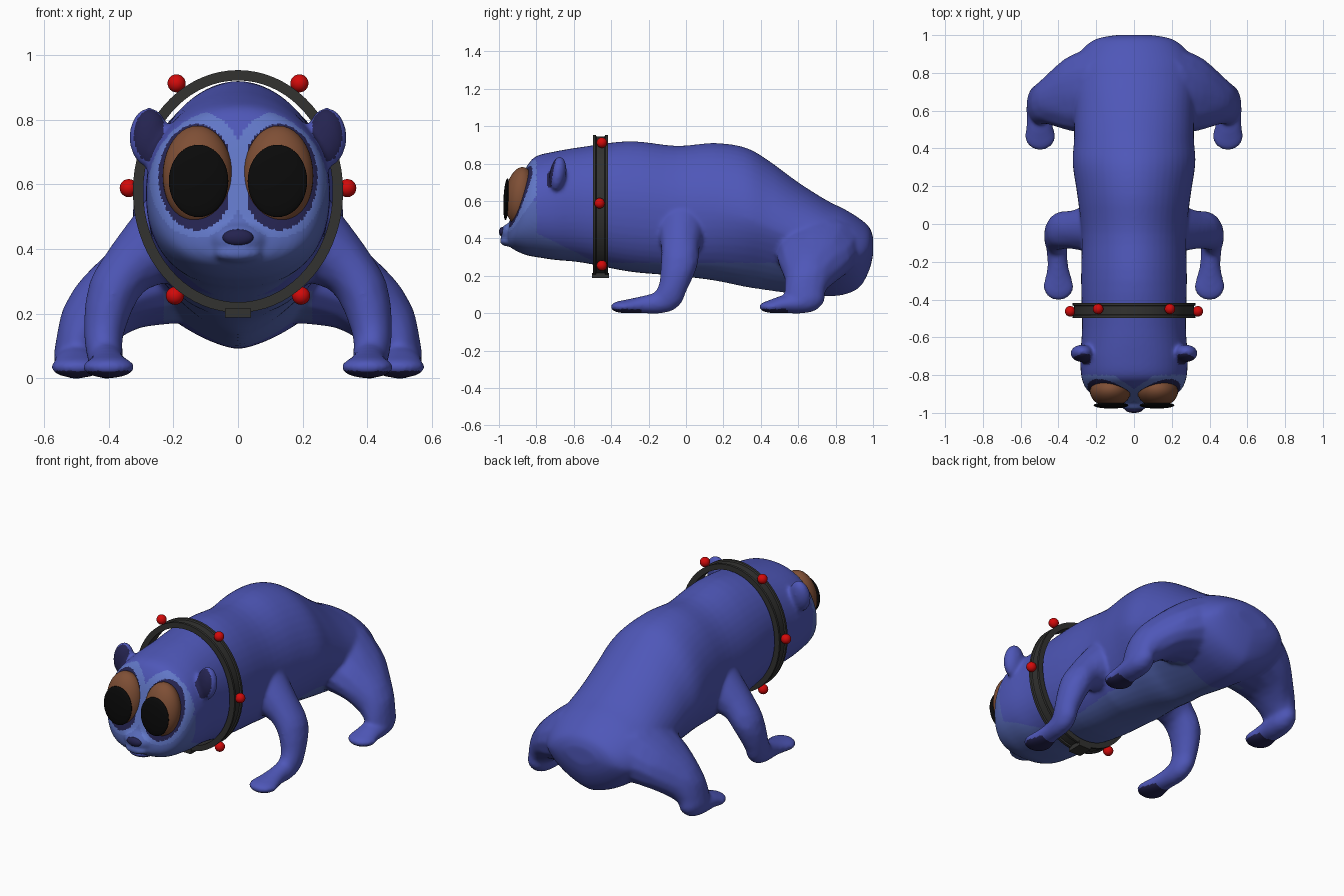
import bpy, bmesh
from math import sin, cos, pi
from mathutils import Vector, Matrix

cube = bpy.data.objects.get("Cube")
if cube:
    bpy.data.objects.remove(cube, do_unlink=True)


def material(name, *rgb):
    mat = bpy.data.materials.new(name)
    mat.use_nodes = True
    color = (*rgb, 1.0)
    mat.diffuse_color = color
    shader = next(n for n in mat.node_tree.nodes if n.type == 'BSDF_PRINCIPLED')
    shader.inputs["Base Color"].default_value = color
    return mat


blue = material("fur_blue", 0.077, 0.095, 0.48)
pale = material("pale_blue", 0.12, 0.185, 0.57)
soft = material("belly_blue", 0.093, 0.14, 0.47)
navy = material("dark_navy", 0.018, 0.017, 0.08)
brown = material("eye_brown", 0.21, 0.078, 0.036)
black = material("pupil_black", 0.003, 0.003, 0.003)
grey = material("collar_grey", 0.032, 0.032, 0.03)
red = material("stud_red", 0.65, 0.003, 0.003)


def make_object(name, bm, *mats):
    bmesh.ops.recalc_face_normals(bm, faces=bm.faces[:])
    mesh = bpy.data.meshes.new(name)
    bm.to_mesh(mesh)
    bm.free()
    for mat in mats:
        mesh.materials.append(mat)
    mesh.polygons.foreach_set("use_smooth", [True] * len(mesh.polygons))
    obj = bpy.data.objects.new(name, mesh)
    bpy.context.collection.objects.link(obj)
    return obj


def ellipsoid(bm, center, radii, tilt=0.0, detail=24):
    matrix = (Matrix.Translation(center) @ Matrix.Rotation(tilt, 4, 'X')
              @ Matrix.Diagonal((*radii, 1.0)))
    made = bmesh.ops.create_uvsphere(bm, u_segments=detail, v_segments=detail // 2,
                                     radius=1.0, matrix=matrix)
    return made["verts"]


def spline(rows, steps):
    """Smooth rows of numbers with a Catmull-Rom curve."""
    rows = [Vector(r) for r in rows]
    out = []
    for i in range(len(rows) - 1):
        a, b, c, d = (rows[min(max(i + k, 0), len(rows) - 1)] for k in (-1, 0, 1, 2))
        for s in range(steps):
            t = s / steps
            out.append((b * 2 + (c - a) * t + (a * 2 - b * 5 + c * 4 - d) * t ** 2
                        + (b * 3 - a - c * 3 + d) * t ** 3) / 2)
    return out + [rows[-1]]


def bridge(bm, rings, closed=False):
    n = len(rings[0])
    for i in range(len(rings) - (not closed)):
        r, s = rings[i], rings[(i + 1) % len(rings)]
        for j in range(n):
            bm.faces.new((r[j], r[(j + 1) % n], s[(j + 1) % n], s[j]))
    if not closed:
        bm.faces.new(rings[0])
        bm.faces.new(rings[-1])


def ramp(value, start, end):
    return min(max((value - start) / (end - start), 0), 1)


def torso(bm):
    # each row: y, top, bottom, half width
    rows = [(-0.952, 0.46, 0.37, 0.11), (-0.932, 0.53, 0.348, 0.175), (-0.905, 0.63, 0.332, 0.222),
            (-0.875, 0.735, 0.318, 0.252), (-0.845, 0.795, 0.308, 0.268), (-0.8, 0.84, 0.3, 0.28),
            (-0.7, 0.865, 0.285, 0.285), (-0.55, 0.89, 0.27, 0.275), (-0.3, 0.92, 0.222, 0.28),
            (-0.05, 0.895, 0.2, 0.278), (0.15, 0.91, 0.175, 0.3), (0.32, 0.885, 0.14, 0.325),
            (0.45, 0.81, 0.12, 0.318), (0.6, 0.7, 0.1, 0.32), (0.75, 0.605, 0.09, 0.33),
            (0.85, 0.555, 0.1, 0.32), (0.93, 0.505, 0.14, 0.27), (0.98, 0.46, 0.23, 0.2),
            (1.0, 0.41, 0.31, 0.1)]
    rings = []
    for y, top, low, half in spline(rows, 4):
        mid, tall, ring = (top + low) / 2, (top - low) / 2, []
        # the back is rounder than the head; the underside is keeled at the rump
        crown = 0.93 + 0.12 * ramp(y, -0.7, -0.3)
        keel = 0.86 + 0.5 * ramp(y, 0, 0.4)
        for k in range(48):
            c, s = cos(2 * pi * k / 48), sin(2 * pi * k / 48)
            power = crown if s > 0 else keel
            x = half * abs(c) ** power * (1 if c > 0 else -1)
            z = mid + tall * abs(s) ** power * (1 if s > 0 else -1)
            ring.append(bm.verts.new((x, y, z)))
        rings.append(ring)
    bridge(bm, rings)


def limb(bm, keys, side):
    """Hull together neighbouring ellipsoids along a limb."""
    balls = spline(keys, 3)
    for pair in zip(balls, balls[1:]):
        verts = []
        for x, y, z, rx, ry, rz in pair:
            verts += ellipsoid(bm, (side * x, y, z), (rx, ry, rz), detail=16)
        faces = {f for v in verts for f in v.link_faces}
        bmesh.ops.delete(bm, geom=list(faces), context='FACES_ONLY')
        hull = bmesh.ops.convex_hull(bm, input=verts)
        spare = {v for v in hull["geom_interior"] + hull["geom_unused"]
                 if isinstance(v, bmesh.types.BMVert)}
        bmesh.ops.delete(bm, geom=list(spare), context='VERTS')


# each key: position, then radii
front_leg = [(0.19, -0.02, 0.46, 0.11, 0.14, 0.16), (0.31, -0.03, 0.37, 0.085, 0.105, 0.1),
             (0.385, -0.035, 0.27, 0.08, 0.1, 0.075), (0.415, -0.07, 0.14, 0.062, 0.078, 0.06),
             (0.41, -0.115, 0.065, 0.056, 0.082, 0.06), (0.403, -0.23, 0.045, 0.056, 0.06, 0.046),
             (0.4, -0.33, 0.034, 0.082, 0.076, 0.034)]
hind_leg = [(0.18, 0.71, 0.35, 0.16, 0.24, 0.18), (0.33, 0.69, 0.29, 0.1, 0.2, 0.14),
            (0.44, 0.655, 0.2, 0.095, 0.13, 0.11), (0.493, 0.635, 0.12, 0.07, 0.11, 0.08),
            (0.5, 0.625, 0.062, 0.07, 0.105, 0.062), (0.5, 0.52, 0.047, 0.07, 0.065, 0.046),
            (0.497, 0.465, 0.034, 0.083, 0.076, 0.034)]

# Body with limbs, ears and muzzle fused into one skin
bm = bmesh.new()
torso(bm)
for side in (-1, 1):
    limb(bm, front_leg, side)
    limb(bm, hind_leg, side)
    ellipsoid(bm, (side * 0.275, -0.685, 0.745), (0.062, 0.045, 0.094), tilt=-0.15)
ellipsoid(bm, (0, -0.935, 0.43), (0.09, 0.058, 0.052))
ellipsoid(bm, (0, -0.952, 0.385), (0.075, 0.045, 0.028))
body = make_object("body", bm, blue)
remesh = body.modifiers.new("fuse", 'REMESH')
remesh.mode = 'VOXEL'
remesh.voxel_size = 0.009
smooth = body.modifiers.new("soften", 'SMOOTH')
smooth.factor = 0.5
smooth.iterations = 14
graph = bpy.context.evaluated_depsgraph_get()
skin = bpy.data.meshes.new_from_object(body.evaluated_get(graph))
body.modifiers.clear()
body.data = skin
skin.name = "body"
skin.materials.clear()
for mat in (blue, pale, soft, navy):
    skin.materials.append(mat)


def fur_index(c, n):
    x, y, z = abs(c.x), c.y, c.z
    # eye surrounds
    if y < -0.8 and n.y < -0.1:
        if x > 0.035 and ((x - 0.128) / 0.118) ** 2 + ((z - 0.622) / 0.164) ** 2 < 1:
            return 3
        if ((x - 0.125) / 0.15) ** 2 + ((z - 0.63) / 0.195) ** 2 < 1:
            return 1
    # inner ears
    if (-0.78 < y < -0.66 and n.y < -0.3 and x > 0.23
            and ((x - 0.272) / 0.05) ** 2 + ((z - 0.75) / 0.08) ** 2 < 1):
        return 3
    # paw pads
    if z < 0.03 and n.z < -0.6 and x > 0.3 and (y < -0.24 or 0.3 < y < 0.54):
        return 3
    # muzzle, throat and belly
    if y < -0.8 and z < 0.6 or y < -0.45 and z < 0.43 - 0.5 * (y + 0.8):
        return 2
    if -0.45 <= y < 0.65 and x < 0.23 and z < 0.27 and n.z < -0.3:
        return 2
    return 0


for face in skin.polygons:
    face.material_index = fur_index(face.center, face.normal)
    face.use_smooth = True

# Eyes and pupils
for side, label in ((1, "left"), (-1, "right")):
    bm = bmesh.new()
    ellipsoid(bm, (side * 0.125, -0.887, 0.627), (0.108, 0.08, 0.155), tilt=-0.11, detail=40)
    make_object(label + "_eye", bm, brown)
    bm = bmesh.new()
    ellipsoid(bm, (side * 0.122, -0.96, 0.61), (0.092, 0.016, 0.112), tilt=-0.05, detail=40)
    make_object(label + "_pupil", bm, black)

# Nose
bm = bmesh.new()
ellipsoid(bm, (0, -0.98, 0.435), (0.048, 0.02, 0.026))
make_object("nose", bm, navy)

# Collar band with raised rims
profile = [(-0.032, -0.04), (0, -0.04), (0, -0.026), (-0.008, -0.022),
           (-0.008, 0.022), (0, 0.026), (0, 0.04), (-0.032, 0.04)]
bm = bmesh.new()
rings = []
for k in range(72):
    c, s = cos(2 * pi * k / 72), sin(2 * pi * k / 72)
    rings.append([bm.verts.new(((0.325 + r) * c, y - 0.457, 0.578 + (0.375 + r) * s))
                  for r, y in profile])
bridge(bm, rings, closed=True)
collar = make_object("collar", bm, grey)
bpy.ops.object.select_all(action='DESELECT')
collar.select_set(True)
bpy.context.view_layer.objects.active = collar
bpy.ops.object.shade_smooth_by_angle(angle=0.6)

# Buckle under the chin
bm = bmesh.new()
bmesh.ops.create_cube(bm, size=1, matrix=Matrix.Translation((0, -0.457, 0.202))
                      @ Matrix.Diagonal((0.08, 0.09, 0.028, 1)))
buckle = make_object("buckle", bm, grey)
buckle.data.polygons.foreach_set("use_smooth", [False] * len(buckle.data.polygons))

# Collar studs
bm = bmesh.new()
for side in (-1, 1):
    for x, y, z in ((0.19, -0.45, 0.912), (0.338, -0.462, 0.588), (0.195, -0.45, 0.255)):
        ellipsoid(bm, (side * x, y, z), (0.028, 0.028, 0.028))
make_object("collar_studs", bm, red)
